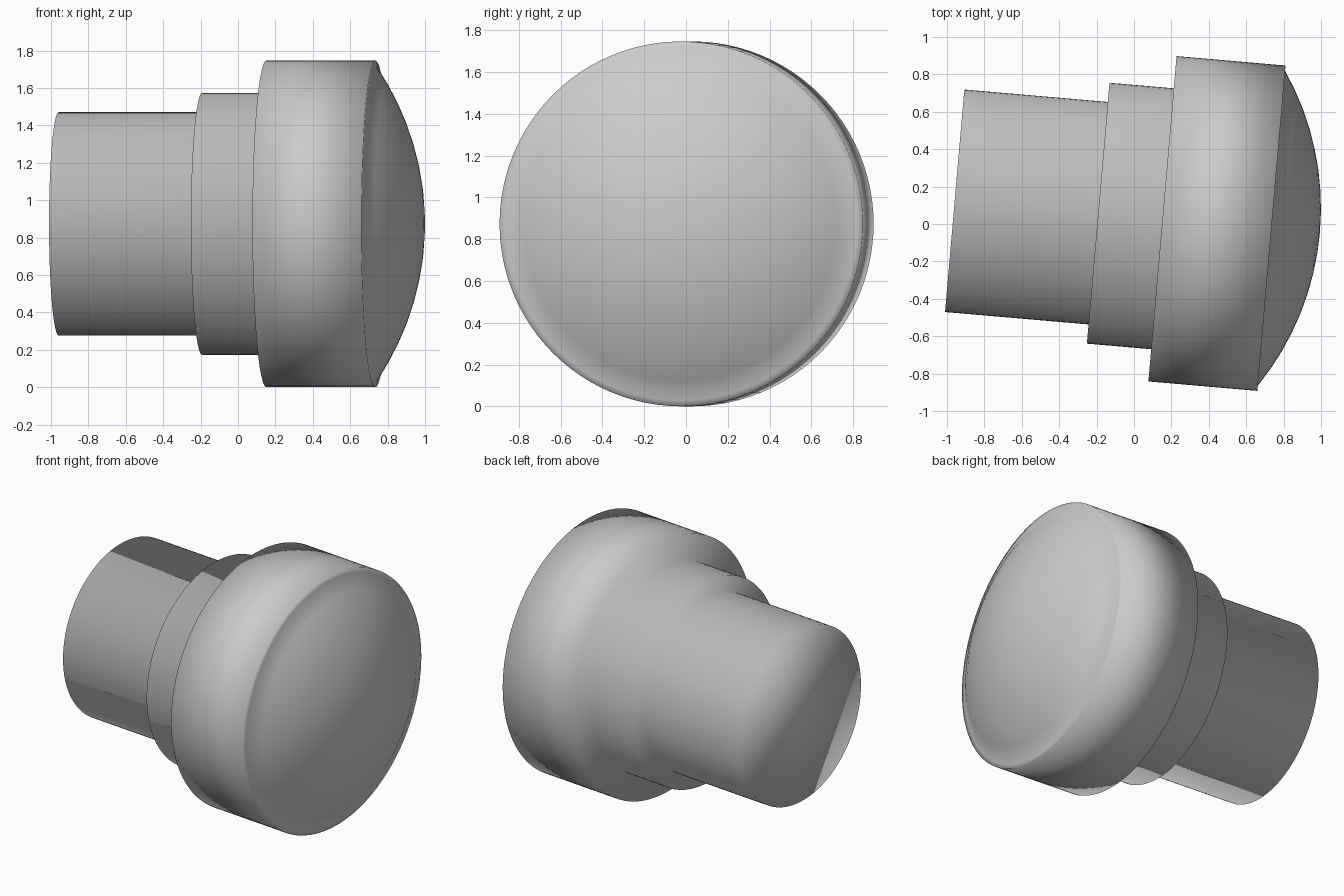
import bpy, bmesh, math
from mathutils import Matrix, Vector

cube = bpy.data.objects.get("Cube")
if cube:
    bpy.data.objects.remove(cube, do_unlink=True)

SEGMENTS = 96
TILT = math.radians(-4.95)
FACE_CENTRE = Vector((0.735, -0.0225, 0.8735))  # centre of the head's front face

# Flat grey finish
grey = bpy.data.materials.new("plain grey")
grey.use_nodes = True
colour = (0.6, 0.6, 0.6, 1)
grey.diffuse_color = colour
grey.node_tree.nodes["Principled BSDF"].inputs["Base Color"].default_value = colour

# Stepped profile along the axis: shaft, collar, head, front rim
profile = [(-1.7, 0.597), (-0.93, 0.597), (-0.93, 0.7), (-0.585, 0.7),
           (-0.585, 0.873), (0, 0.873)]

# Shallow spherical dome on the front
dome_r, dome_h, rings = 0.845, 0.26, 8
sphere_r = (dome_r ** 2 + dome_h ** 2) / (2 * dome_h)
sweep = math.asin(dome_r / sphere_r)
for i in range(rings):
    a = sweep * (1 - i / rings)
    profile.append((dome_h - sphere_r * (1 - math.cos(a)), sphere_r * math.sin(a)))

# Revolve the profile into one closed body
bm = bmesh.new()
loops = []
for x, r in profile:
    angles = [math.tau * k / SEGMENTS for k in range(SEGMENTS)]
    loops.append([bm.verts.new((x, r * math.cos(t), r * math.sin(t))) for t in angles])
for a, b in zip(loops, loops[1:]):
    for k in range(SEGMENTS):
        n = (k + 1) % SEGMENTS
        bm.faces.new((a[k], a[n], b[n], b[k]))
bm.faces.new(loops[0])
tip = bm.verts.new((dome_h, 0, 0))
for k in range(SEGMENTS):
    bm.faces.new((loops[-1][k], loops[-1][(k + 1) % SEGMENTS], tip))
bmesh.ops.recalc_face_normals(bm, faces=bm.faces)
for face in bm.faces:
    face.smooth = True

# Swing the axis slightly and set the body on the floor
bm.transform(Matrix.Translation(FACE_CENTRE) @ Matrix.Rotation(TILT, 4, "Z"))
mesh = bpy.data.meshes.new("stepped_knob")
bm.to_mesh(mesh)
bm.free()
mesh.materials.append(grey)
knob = bpy.data.objects.new("stepped_knob", mesh)
bpy.context.collection.objects.link(knob)
